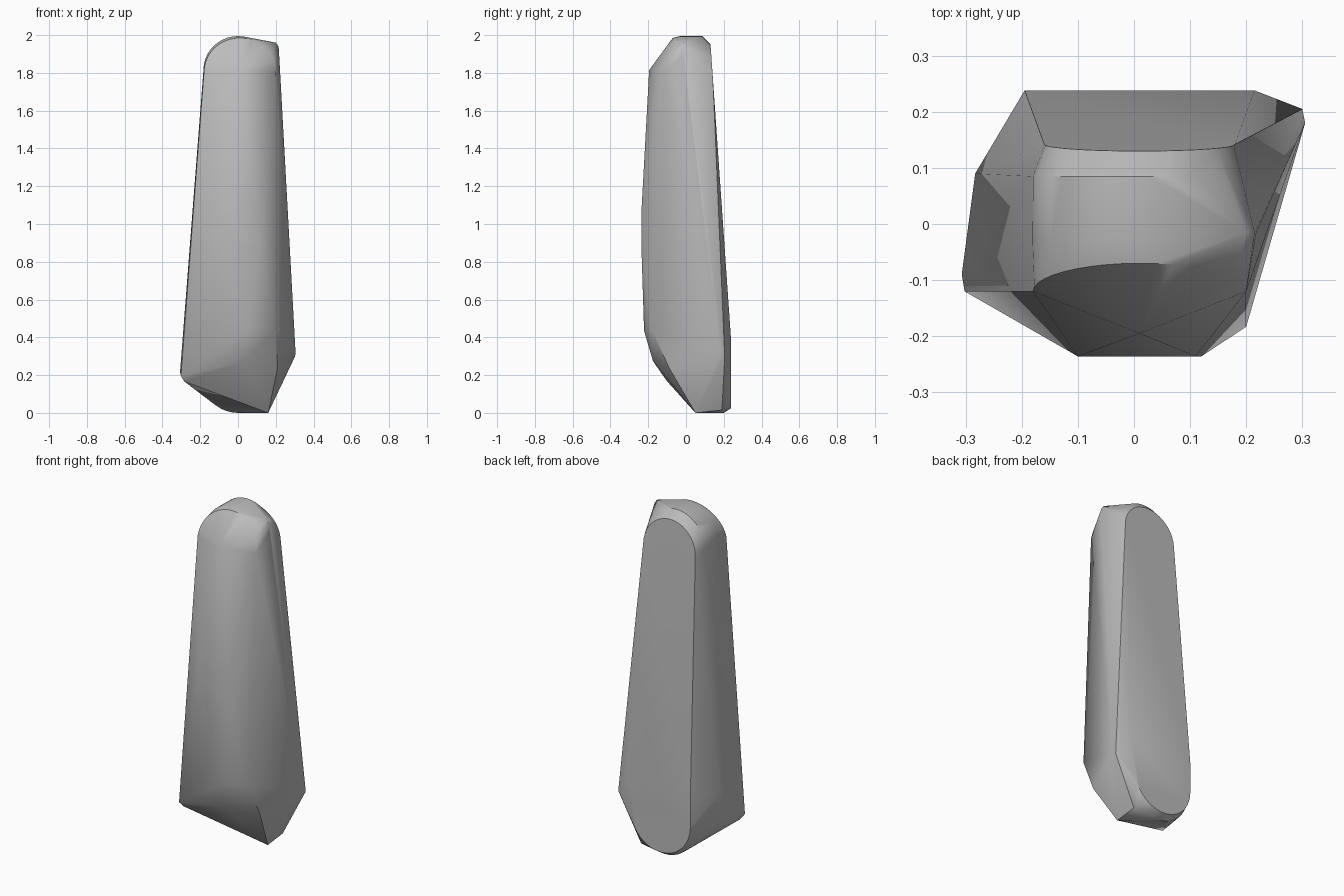
import bpy
import bmesh
from math import cos, sin, pi, radians

cube = bpy.data.objects.get("Cube")
if cube:
    bpy.data.objects.remove(cube, do_unlink=True)

# Plain grey stone
grey = bpy.data.materials.new("stone_grey")
grey.use_nodes = True
colour = (0.5, 0.5, 0.5, 1)
grey.diffuse_color = colour
grey.node_tree.nodes["Principled BSDF"].inputs["Base Color"].default_value = colour


def arc(centre, rx, rz, lean=0.0, sign=1, steps=20):
    """Half ellipse in x and z, opening down (sign 1) or up (sign -1)."""
    cx, cy, cz = centre
    pts = []
    for i in range(steps + 1):
        a = pi * i / steps
        pts.append((cx + rx * cos(a), cy + lean * sin(a), cz + sign * rz * sin(a)))
    return pts


points = []

# Rounded crown: back rim, ridge and front rim
points += arc((0.01, 0.142, 1.78), 0.17, 0.175, -0.012)
points += arc((0.0, 0.085, 1.81), 0.182, 0.19)
points += arc((0.0, -0.03, 1.82), 0.183, 0.18)
points += arc((0.01, -0.12, 1.81), 0.19, 0.18, 0.05)

# Crown corner on the left and the front peak
points += [(0.2, -0.015, 1.965), (0.215, -0.015, 1.945), (0.218, -0.015, 1.9),
           (0.01, -0.195, 1.82)]

# Rounded foot of the flat back and its softened lower rim
points += arc((0.0, 0.238, 0.23), 0.195, 0.2, sign=-1)
points += arc((0.0, 0.2, 0.21), 0.2, 0.205, sign=-1)
points += [(0.215, 0.238, 0.4), (-0.195, 0.238, 0.4)]

# Flat front panel and the slope below it
points += [(-0.1, -0.236, 1.07), (0.11, -0.236, 1.07), (0.12, -0.236, 0.88),
           (-0.04, -0.236, 0.88), (0.04, -0.222, 0.44), (0.04, -0.175, 0.28)]

# Left flank corners down to the foot point
points += [(0.2, -0.183, 0.45), (0.21, -0.09, 0.245), (0.3, 0.205, 0.3),
           (0.305, 0.18, 0.32), (0.16, 0.05, 0.005), (0.16, 0.19, 0.02)]

# Right flank corners
points += [(-0.307, -0.09, 0.22), (-0.302, -0.12, 0.2), (-0.285, -0.1, 0.172),
           (-0.283, 0.09, 0.39)]

# Wrap one convex skin around all of the construction points
bm = bmesh.new()
for p in points:
    bm.verts.new(p)
hull = bmesh.ops.convex_hull(bm, input=bm.verts)
bmesh.ops.delete(bm, geom=[v for v in bm.verts if not v.link_faces], context="VERTS")
bmesh.ops.remove_doubles(bm, verts=bm.verts, dist=0.002)
bmesh.ops.dissolve_limit(bm, angle_limit=radians(1), verts=bm.verts, edges=bm.edges)
bmesh.ops.recalc_face_normals(bm, faces=bm.faces)

# Stand it on the ground
low = min(v.co.z for v in bm.verts)
bmesh.ops.translate(bm, vec=(0, 0, -low), verts=bm.verts)

mesh = bpy.data.meshes.new("standing_stone")
bm.to_mesh(mesh)
bm.free()
mesh.materials.append(grey)
stone = bpy.data.objects.new("standing_stone", mesh)
bpy.context.collection.objects.link(stone)

# Soft facets with the sharper edges kept
bpy.context.view_layer.objects.active = stone
stone.select_set(True)
bpy.ops.object.shade_smooth_by_angle(angle=radians(35))
